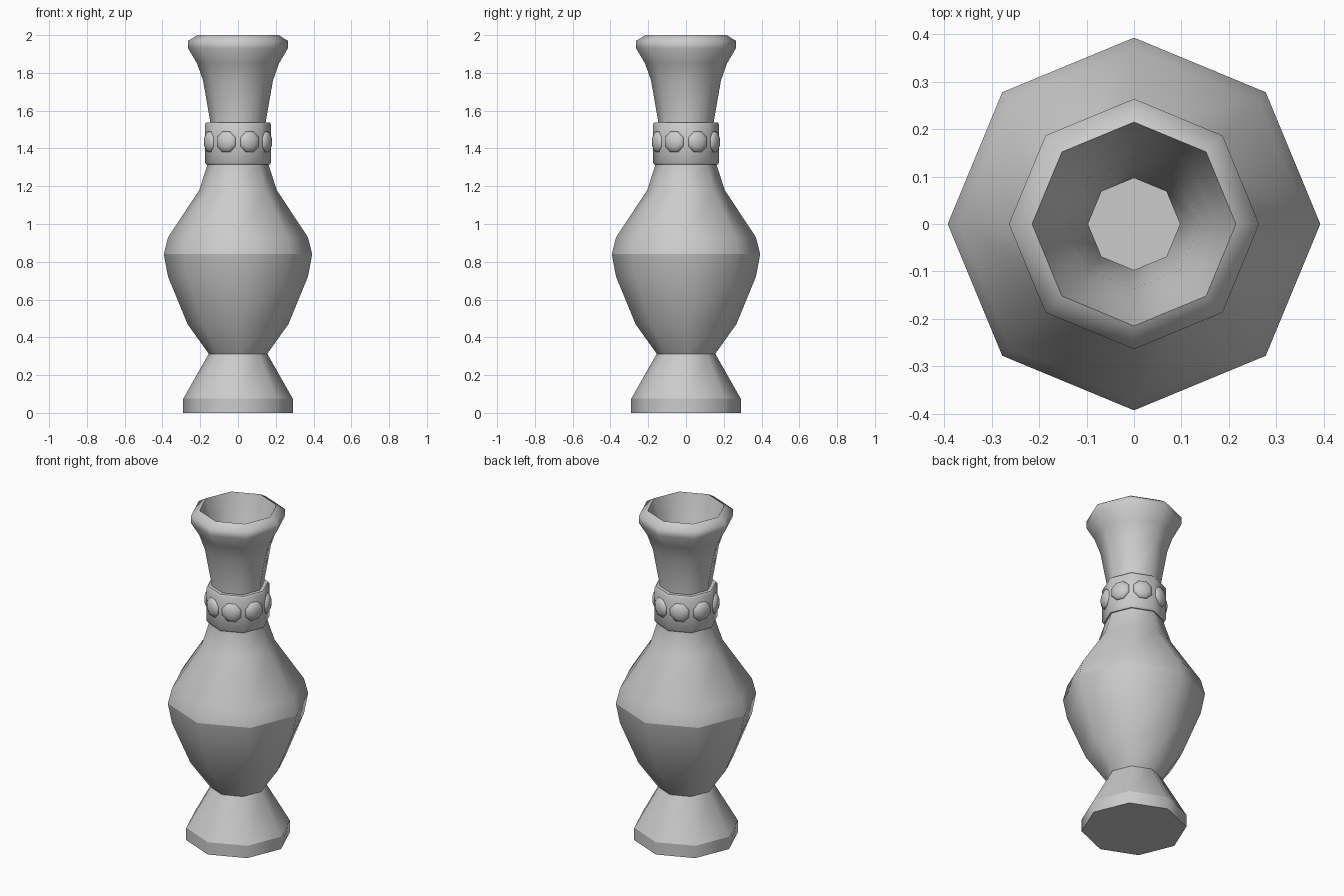
import bpy, bmesh
from math import pi, cos, sin
from mathutils import Matrix

if "Cube" in bpy.data.objects:
    bpy.data.objects.remove(bpy.data.objects["Cube"])

SIDES = 8


def lathe(name, profile, sharp=(), closed=False):
    """Revolve (r, z) points into an octagonal part; rings in 'sharp' stay crisp."""
    bm = bmesh.new()
    rings = [[bm.verts.new((r * cos(2 * pi * i / SIDES), r * sin(2 * pi * i / SIDES), z))
              for i in range(SIDES)] for r, z in profile]
    pairs = list(zip(rings, rings[1:]))
    if closed:
        pairs.append((rings[-1], rings[0]))
    for a, b in pairs:
        for i in range(SIDES):
            j = (i + 1) % SIDES
            bm.faces.new((a[i], a[j], b[j], b[i]))
    if not closed:
        bm.faces.new(rings[0][::-1])
        bm.faces.new(rings[-1])
    for f in bm.faces:
        f.smooth = True
    for k in sharp:
        for i in range(SIDES):
            bm.edges.get((rings[k][i], rings[k][(i + 1) % SIDES])).smooth = False
    bmesh.ops.recalc_face_normals(bm, faces=bm.faces)
    return add(name, bm)


def add(name, bm):
    mesh = bpy.data.meshes.new(name)
    bm.to_mesh(mesh)
    bm.free()
    obj = bpy.data.objects.new(name, mesh)
    bpy.context.collection.objects.link(obj)
    return obj


# Vase: outer wall up to the lip, then the hollow inside down to the floor
outer = [(0.29, 0), (0.29, 0.075), (0.155, 0.313), (0.267, 0.47), (0.37, 0.72),
         (0.393, 0.84), (0.37, 0.93), (0.205, 1.18), (0.16, 1.32), (0.145, 1.53),
         (0.185, 1.76), (0.217, 1.85), (0.264, 1.93), (0.264, 1.97), (0.215, 2.0)]
inner = [(0.172, 1.85), (0.137, 1.76), (0.097, 1.52), (0.11, 1.32), (0.155, 1.18),
         (0.32, 0.93), (0.343, 0.84), (0.32, 0.72), (0.217, 0.47), (0.105, 0.313),
         (0.2, 0.07)]
lathe("vase_body", outer + inner, sharp=(0, 1, 2, 5, 14, len(outer + inner) - 1))

# Collar band with small bevels
lathe("neck_band", [(0.14, 1.315), (0.168, 1.315), (0.176, 1.325),
                    (0.176, 1.527), (0.168, 1.537), (0.14, 1.537)],
      sharp=(0, 1, 4, 5), closed=True)

# Domed studs, one on each face of the band
for n in range(SIDES):
    bm = bmesh.new()
    place = (Matrix.Rotation((n + 0.5) * 2 * pi / SIDES, 4, 'Z')
             @ Matrix.Translation((0.160, 0, 1.435))
             @ Matrix.Rotation(pi / 2, 4, 'Y')
             @ Matrix.Rotation(pi / 8, 4, 'Z')
             @ Matrix.Diagonal((0.06, 0.06, 0.028, 1)))
    bmesh.ops.create_uvsphere(bm, u_segments=8, v_segments=6, radius=1, matrix=place)
    for f in bm.faces:
        f.smooth = True
    add(f"stud_{n + 1}", bm)
